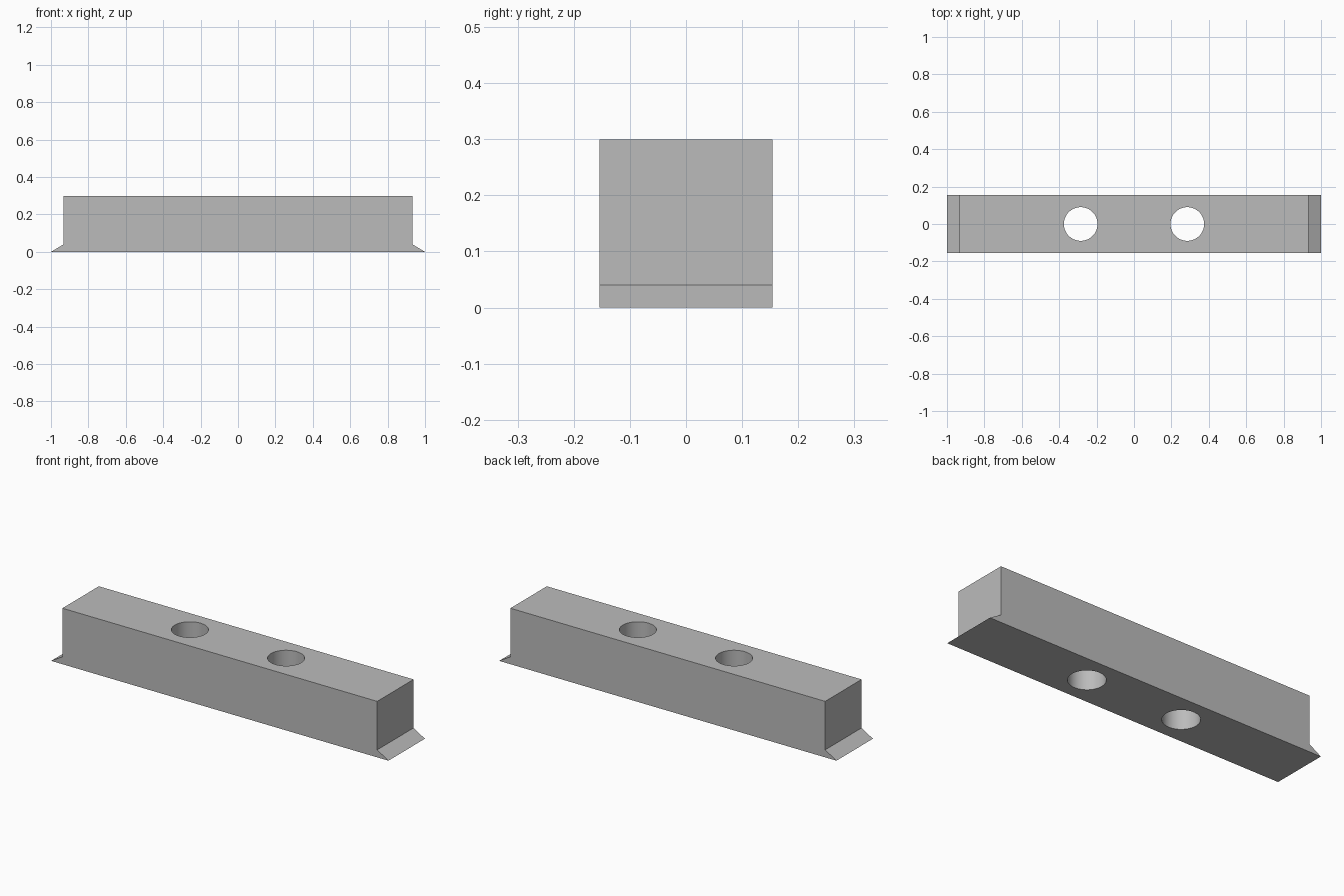
import bpy, bmesh, math

cube = bpy.data.objects.get("Cube")
if cube:
    bpy.data.objects.remove(cube, do_unlink=True)

DEPTH, HEIGHT = 0.308, 0.3
HOLE_X, HOLE_RADIUS = 0.285, 0.09

grey = bpy.data.materials.new("light grey")
grey.use_nodes = True
colour = (0.5, 0.5, 0.5, 1)
grey.diffuse_color = colour
grey.node_tree.nodes["Principled BSDF"].inputs["Base Color"].default_value = colour

# Bar with a flared lip at both ends: half outline, mirrored, pulled along y
half = [(1, 0), (0.933, 0.04), (0.933, HEIGHT)]
outline = half + [(-x, z) for x, z in reversed(half)]
bm = bmesh.new()
face = bm.faces.new([bm.verts.new((x, -DEPTH / 2, z)) for x, z in outline])
pulled = bmesh.ops.extrude_face_region(bm, geom=[face])["geom"]
moved = [v for v in pulled if isinstance(v, bmesh.types.BMVert)]
bmesh.ops.translate(bm, verts=moved, vec=(0, DEPTH, 0))
bmesh.ops.recalc_face_normals(bm, faces=bm.faces)
mesh = bpy.data.meshes.new("bar")
bm.to_mesh(mesh)
bm.free()
mesh.materials.append(grey)
bar = bpy.data.objects.new("bar", mesh)
bpy.context.collection.objects.link(bar)

# Two round holes through the bar
for side in (-1, 1):
    bpy.ops.mesh.primitive_cylinder_add(
        vertices=64, radius=HOLE_RADIUS, depth=1,
        location=(side * HOLE_X, 0, HEIGHT / 2))
    cutter = bpy.context.object
    cutter.name = "hole_cutter"
    cutter.hide_render = True
    cutter.data.materials.append(grey)
    cut = bar.modifiers.new("hole", "BOOLEAN")
    cut.operation = "DIFFERENCE"
    cut.solver = "EXACT"
    cut.object = cutter
    bpy.context.view_layer.objects.active = bar
    bpy.ops.object.modifier_apply(modifier=cut.name)
    bpy.data.objects.remove(cutter, do_unlink=True)

# Smooth hole walls, sharp outer edges
bpy.ops.object.select_all(action="DESELECT")
bar.select_set(True)
bpy.context.view_layer.objects.active = bar
bpy.ops.object.shade_smooth_by_angle(angle=math.radians(25))
